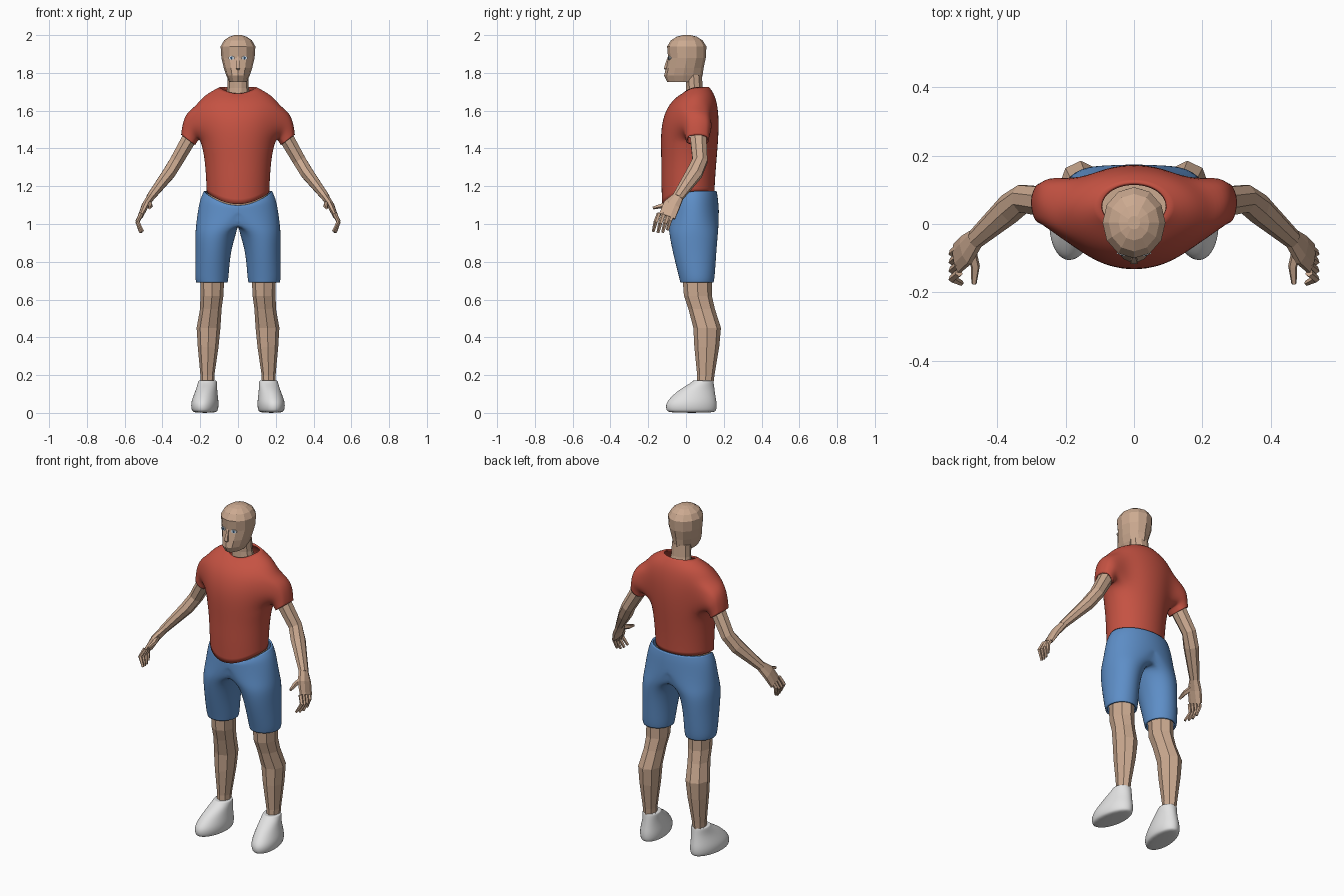
import bpy, bmesh, math
from mathutils import Vector, Matrix

if "Cube" in bpy.data.objects:
    bpy.data.objects.remove(bpy.data.objects["Cube"])


def material(name, rgb):
    m = bpy.data.materials.new(name)
    m.diffuse_color = (*rgb, 1)
    m.use_nodes = True
    m.node_tree.nodes["Principled BSDF"].inputs["Base Color"].default_value = m.diffuse_color
    return m


SKIN = material("skin", (0.60, 0.40, 0.28))
RED = material("red_cloth", (0.56, 0.085, 0.055))
BLUE = material("blue_cloth", (0.11, 0.27, 0.57))
WHITE = material("white", (0.76, 0.76, 0.76))
IRIS = material("iris_blue", (0.08, 0.22, 0.45))
BLACK = material("pupil_black", (0.01, 0.01, 0.01))


def finish(bm, name, mat, mirror=False, smooth=0, thick=0):
    """Turn a bmesh into an object, with optional mirror, subdivision and thickness."""
    me = bpy.data.meshes.new(name)
    bm.to_mesh(me)
    bm.free()
    me.materials.append(mat)
    for p in me.polygons:
        p.use_smooth = smooth > 0
    ob = bpy.data.objects.new(name, me)
    bpy.context.collection.objects.link(ob)
    if mirror:
        ob.modifiers.new("mirror", 'MIRROR')
    if smooth:
        s = ob.modifiers.new("round", 'SUBSURF')
        s.levels = s.render_levels = smooth
    if thick:
        t = ob.modifiers.new("cloth", 'SOLIDIFY')
        t.thickness = thick
        t.offset = -1
    return ob


def skin_rings(bm, rings, cap=True, skip=lambda j, k: False):
    """Join vertex rings, in order, with quads; drop faces on the mirror plane."""
    n = len(rings[0])
    for j in range(len(rings) - 1):
        for k in range(n):
            q = [rings[j][k], rings[j][(k + 1) % n], rings[j + 1][(k + 1) % n], rings[j + 1][k]]
            if skip(j, k) or all(abs(v.co.x) < 1e-4 for v in q):
                continue
            bm.faces.new(q)
    if cap:
        bm.faces.new(rings[0][::-1])
        bm.faces.new(rings[-1])


def stack(bm, rows, n, half=False):
    """Horizontal rings, low to high: z, cx, cy, rx, ry, front lift, back lift."""
    rings = []
    for row in rows:
        z, cx, cy, rx, ry, fr, bk = (*row, 0, 0)[:7]
        ring = []
        for k in range(n):
            a = math.tau * k / n
            c, s = math.cos(a), math.sin(a)
            x = cx + rx * c
            if half and x < 0.001:
                x = 0
            ring.append(bm.verts.new((x, cy + ry * s, z + s * s * (fr if s < 0 else bk))))
        rings.append(ring)
    return rings


def tube(name, pts, n=8, mirror=True):
    """Faceted limb along a path: x, y, z, radius along y, radius across."""
    bm = bmesh.new()
    P = [Vector(p[:3]) for p in pts]
    rings = []
    for i, p in enumerate(pts):
        d = (P[min(i + 1, len(P) - 1)] - P[max(i - 1, 0)]).normalized()
        ref = Vector((0, 1, 0)) if abs(d.y) < 0.85 else Vector((0, 0, 1))
        u = (ref - d * ref.dot(d)).normalized()
        v = d.cross(u)
        rings.append([bm.verts.new(P[i] + u * p[3] * math.cos(math.tau * (k + .5) / n)
                                   + v * p[4] * math.sin(math.tau * (k + .5) / n))
                      for k in range(n)])
    skin_rings(bm, rings)
    return finish(bm, name, SKIN, mirror)


def body(name, rows, n, mat=SKIN, **kw):
    bm = bmesh.new()
    skin_rings(bm, stack(bm, rows, n))
    return finish(bm, name, mat, **kw)


# Head, nose, neck and the strip of belly
body("head", [
    (1.752, 0, -.015, .046, .085), (1.785, 0, -.014, .062, .102), (1.825, 0, -.007, .075, .100),
    (1.88, 0, .005, .088, .100), (1.94, 0, .004, .092, .104), (1.972, 0, .004, .074, .084),
    (1.992, 0, .004, .045, .052), (2.0, 0, .004, .018, .02)], 12)
tube("nose", [(0, -.090, 1.885, .008, .006), (0, -.101, 1.845, .014, .012),
              (0, -.105, 1.822, .016, .015), (0, -.102, 1.815, .006, .006)], 4, False)
body("neck", [(1.66, 0, .05, .068, .055), (1.72, 0, .045, .057, .046), (1.79, 0, .04, .056, .046)], 10)
body("belly", [(1.02, 0, .03, .17, .105), (1.10, 0, .028, .165, .112), (1.20, 0, .02, .155, .12)], 16)

# Eyes: thin plates on the face, facing slightly outwards
for name, r, sx, y, mat in (("eye_white", .010, 1.7, -.0868, WHITE), ("eye_iris", .0075, 1, -.0876, IRIS),
                            ("eye_pupil", .0035, 1, -.0884, BLACK)):
    bm = bmesh.new()
    M = (Matrix.Translation((.034, y, 1.879)) @ Matrix.Rotation(math.radians(16), 4, 'Z')
         @ Matrix.Diagonal((sx, 1, 1, 1)) @ Matrix.Rotation(math.pi / 2, 4, 'X'))
    bmesh.ops.create_cone(bm, cap_ends=True, segments=10, radius1=r, radius2=r, depth=.009, matrix=M)
    finish(bm, name, mat, mirror=True)

# Shirt: half torso with an arm hole, sleeve grown from the hole, mirrored
bm = bmesh.new()
rings = stack(bm, [
    (1.170, 0, .012, .170, .142, -.068, 0), (1.25, 0, .012, .173, .146, -.035, 0),
    (1.35, 0, .016, .181, .150, -.01, 0), (1.43, 0, .018, .199, .155),
    (1.53, 0, .022, .218, .156), (1.62, 0, .034, .232, .138),
    (1.682, 0, .05, .185, .104, -.01, .005), (1.725, 0, .052, .100, .072, -.035, 0)], 16, half=True)
skin_rings(bm, rings, False, lambda j, k: j in (3, 4) and k in (14, 15, 0, 1))
hole = {v for r in rings[3:6] for k, v in enumerate(r) if k in (14, 15, 0, 1, 2)}
for centre, up, ry in (((.242, .06, 1.518), (.037, 0, .072), .085),
                       ((.256, .06, 1.475), (.043, 0, .042), .070),
                       ((.264, .06, 1.445), (.042, 0, .031), .063)):
    edges = [e for e in bm.edges if e.is_boundary and set(e.verts) <= hole]
    mid = sum((v.co for e in edges for v in e.verts), Vector()) / (2 * len(edges))
    new = {}
    for v in {v for e in edges for v in e.verts}:
        a = math.atan2(v.co.z - mid.z, v.co.y - mid.y)
        new[v] = bm.verts.new(Vector(centre) + Vector((0, ry * math.cos(a), 0)) + Vector(up) * math.sin(a))
    for e in edges:
        lp = e.link_loops[0]
        a, b = lp.vert, lp.link_loop_next.vert
        bm.faces.new((b, a, new[a], new[b]))
    hole = set(new.values())
bmesh.ops.delete(bm, geom=[v for v in bm.verts if not v.link_faces], context='VERTS')
finish(bm, "shirt", RED, mirror=True, smooth=2, thick=.01)

# Shorts: one leg that opens into half the hips, mirrored
bm = bmesh.new()
skin_rings(bm, stack(bm, [
    (.690, .138, .058, .085, .090), (.715, .139, .058, .091, .096), (.85, .133, .045, .094, .118),
    (.95, .118, .040, .111, .132), (1.0, .060, .040, .165, .136), (1.08, 0, .040, .216, .137),
    (1.14, 0, .038, .203, .134, -.05, 0), (1.175, 0, .038, .185, .127, -.08, 0)], 16, half=True), False)
finish(bm, "shorts", BLUE, mirror=True, smooth=2, thick=.01)

# Legs
body("legs", [
    (.13, .162, .100, .035, .042), (.20, .162, .105, .037, .046), (.35, .158, .110, .055, .066),
    (.45, .156, .112, .063, .073), (.55, .144, .083, .057, .070), (.62, .138, .063, .061, .074),
    (.70, .137, .060, .063, .077), (.80, .137, .055, .066, .085)], 8, mirror=True)

# Shoes, toes turned out a little
shoe = body("shoes", [
    (0, .167, .028, .056, .122), (.012, .167, .027, .070, .137), (.05, .167, .026, .074, .140),
    (.085, .165, .038, .066, .121), (.125, .162, .058, .056, .095), (.16, .161, .088, .052, .060),
    (.172, .161, .090, .049, .055), (.170, .161, .090, .040, .045)], 16, WHITE, mirror=True, smooth=2)
pivot = Matrix.Translation((.161, .09, 0))
shoe.data.transform(pivot @ Matrix.Rotation(math.radians(8), 4, 'Z') @ pivot.inverted())

# Arms and palms
tube("arms", [
    (.225, .065, 1.52, .045, .045), (.262, .066, 1.445, .046, .042), (.325, .074, 1.335, .043, .038),
    (.365, .045, 1.27, .046, .037), (.465, -.045, 1.14, .030, .023)])
tube("palms", [
    (.460, -.040, 1.145, .030, .022), (.490, -.075, 1.10, .048, .020), (.517, -.100, 1.04, .048, .014)])

# Fingers and thumbs
for i in range(4):
    y = -.068 - .025 * i
    drop = (.012, 0, 0, .006)[i]
    tube(f"finger_{i + 1}", [
        (.512, y, 1.055, .012, .012), (.532, y - .017, 1.005 + drop, .012, .011),
        (.522 - .006 * i, y - .03, .955 + drop, .008, .007)], 5)
tube("thumbs", [
    (.478, -.070, 1.115, .016, .016), (.464, -.125, 1.098, .014, .014), (.468, -.175, 1.085, .008, .008)], 5)
